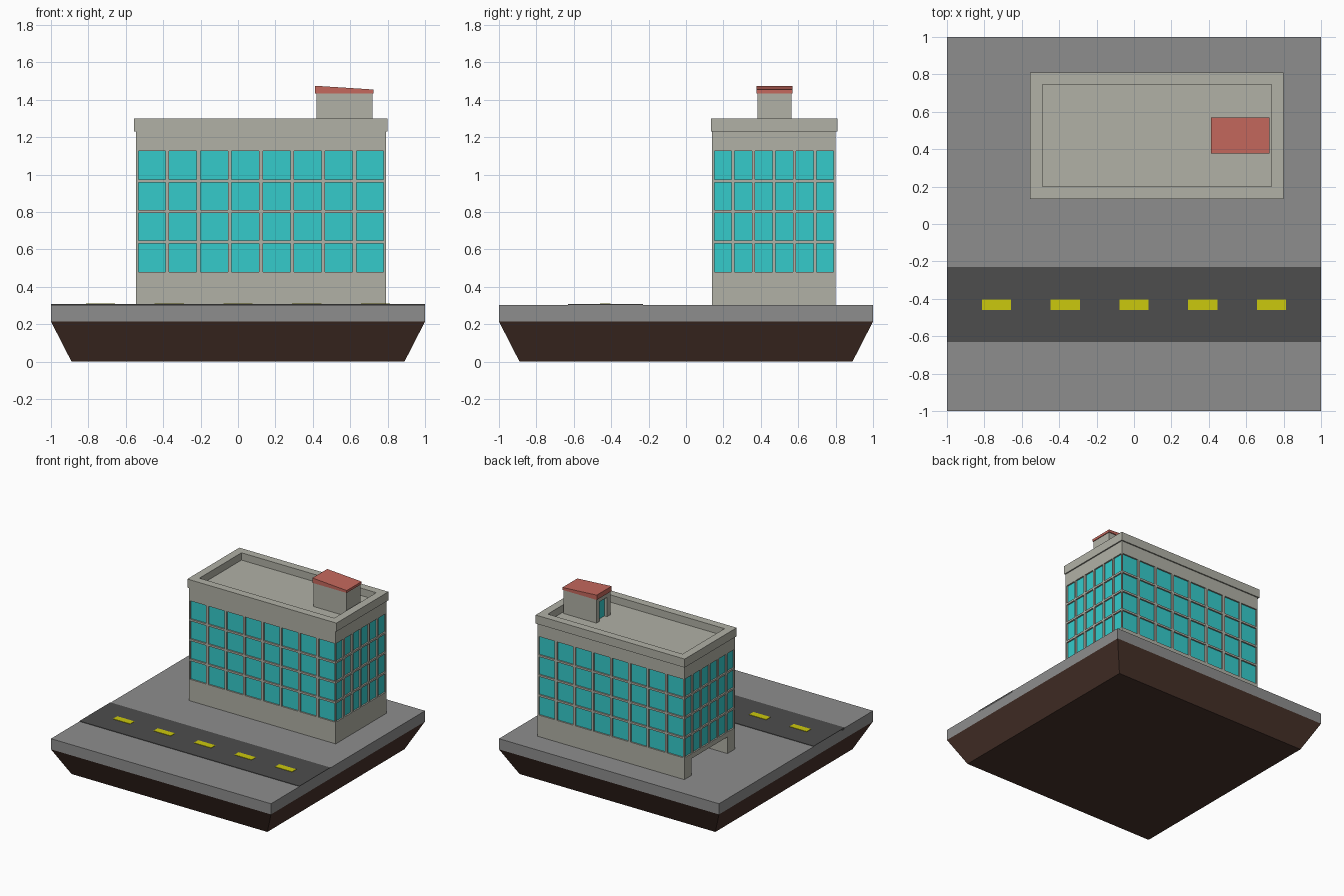
import bpy, bmesh

if "Cube" in bpy.data.objects:
    bpy.data.objects.remove(bpy.data.objects["Cube"])

def mat(name, r, g, b):
    m = bpy.data.materials.new(name)
    m.diffuse_color = (r, g, b, 1)
    m.use_nodes = True
    m.node_tree.nodes["Principled BSDF"].inputs["Base Color"].default_value = m.diffuse_color
    return m

CONCRETE = mat("concrete", .44, .44, .38)
GLASS = mat("glass", .035, .6, .6)
SOIL = mat("soil", .065, .032, .023)
PAVING = mat("paving", .27, .27, .27)
ASPHALT = mat("asphalt", .075, .075, .075)
PAINT = mat("road_paint", .6, .58, .004)
RED = mat("red_roof", .56, .14, .11)

def boxes(name, m, items):
    """One object made of boxes (x0, x1, y0, y1, z0, z1)."""
    bm = bmesh.new()
    for x0, x1, y0, y1, z0, z1 in items:
        for v in bmesh.ops.create_cube(bm, size=1)["verts"]:
            v.co = (x1 if v.co.x > 0 else x0,
                    y1 if v.co.y > 0 else y0,
                    z1 if v.co.z > 0 else z0)
    me = bpy.data.meshes.new(name)
    bm.to_mesh(me)
    bm.free()
    me.materials.append(m)
    ob = bpy.data.objects.new(name, me)
    bpy.context.collection.objects.link(ob)
    return ob

def ring(x0, x1, y0, y1, z0, z1, t):
    """Four walls of thickness t round a rectangle."""
    return [(x0, x1, y0, y0 + t, z0, z1), (x0, x1, y1 - t, y1, z0, z1),
            (x0, x0 + t, y0 + t, y1 - t, z0, z1), (x1 - t, x1, y0 + t, y1 - t, z0, z1)]

def niche(x0, x1, y0, y1, z0, z1, a, b, top, depth):
    """Block with a doorway recess from y=a to y=b in its left face."""
    d = x0 + depth
    return [(d, x1, y0, y1, z0, z1), (x0, d, y0, a, z0, z1),
            (x0, d, b, y1, z0, z1), (x0, d, a, b, top, z1)]

# Ground: tapered soil, paving slab, road and lane dashes
soil = boxes("soil_base", SOIL, [(-1, 1, -1, 1, 0, .215)])
for v in soil.data.vertices:
    if v.co.z < .1:
        v.co.x *= .89
        v.co.y *= .89
boxes("paving_slab", PAVING, [(-1, 1, -1, 1, .215, .303)])
boxes("road", ASPHALT, [(-1, 1, -.63, -.23, .29, .307)])
boxes("lane_dashes", PAINT, [(c - .078, c + .078, -.46, -.405, .3, .31)
                             for c in (i * .368 for i in range(-2, 3))])

# Building shell: ground floor with entrance, top wall band, parapet
X0, X1, Y0, Y1 = -.545, .79, .14, .80
boxes("ground_floor", CONCRETE, niche(X0, X1, Y0, Y1, .303, .48, .24, .71, .44, .2))
boxes("top_wall", CONCRETE, [(X0, X1, Y0, Y1, 1.125, 1.24)])
boxes("parapet", CONCRETE, ring(-.555, .80, .135, .81, 1.23, 1.30, .065))

# Glazing core with a grid of mullions standing proud of it
R = .012
boxes("window_glass", GLASS, [(X0 + R, X1 - R, Y0 + R, Y1 - R, .48, 1.125)])
bars = []
for z in (.64, .804, .967):
    bars += ring(X0, X1, Y0, Y1, z - .008, z + .008, R)
for i in range(1, 8):
    x = X0 + (X1 - X0) * i / 8
    bars += [(x - .01, x + .01, y, y + R, .48, 1.125) for y in (Y0, Y1 - R)]
for i in range(1, 6):
    y = Y0 + (Y1 - Y0) * i / 6
    bars += [(x, x + R, y - .008, y + .008, .48, 1.125) for x in (X0, X1 - R)]
bars += [(x, x + R, y, y + R, .48, 1.125) for x in (X0, X1 - R) for y in (Y0, Y1 - R)]
boxes("window_mullions", CONCRETE, bars)

# Roof hut with recessed door and sloping red roof
boxes("roof_hut", CONCRETE, niche(.42, .718, .383, .563, 1.24, 1.437, .425, .525, 1.40, .04))
boxes("roof_hut_door", GLASS, [(.445, .462, .425, .525, 1.24, 1.40)])
hut_roof = boxes("roof_hut_cover", RED, [(.412, .724, .377, .57, 1.435, 1.475)])
for v in hut_roof.data.vertices:
    if v.co.x > .6 and v.co.z > 1.45:
        v.co.z = 1.455
